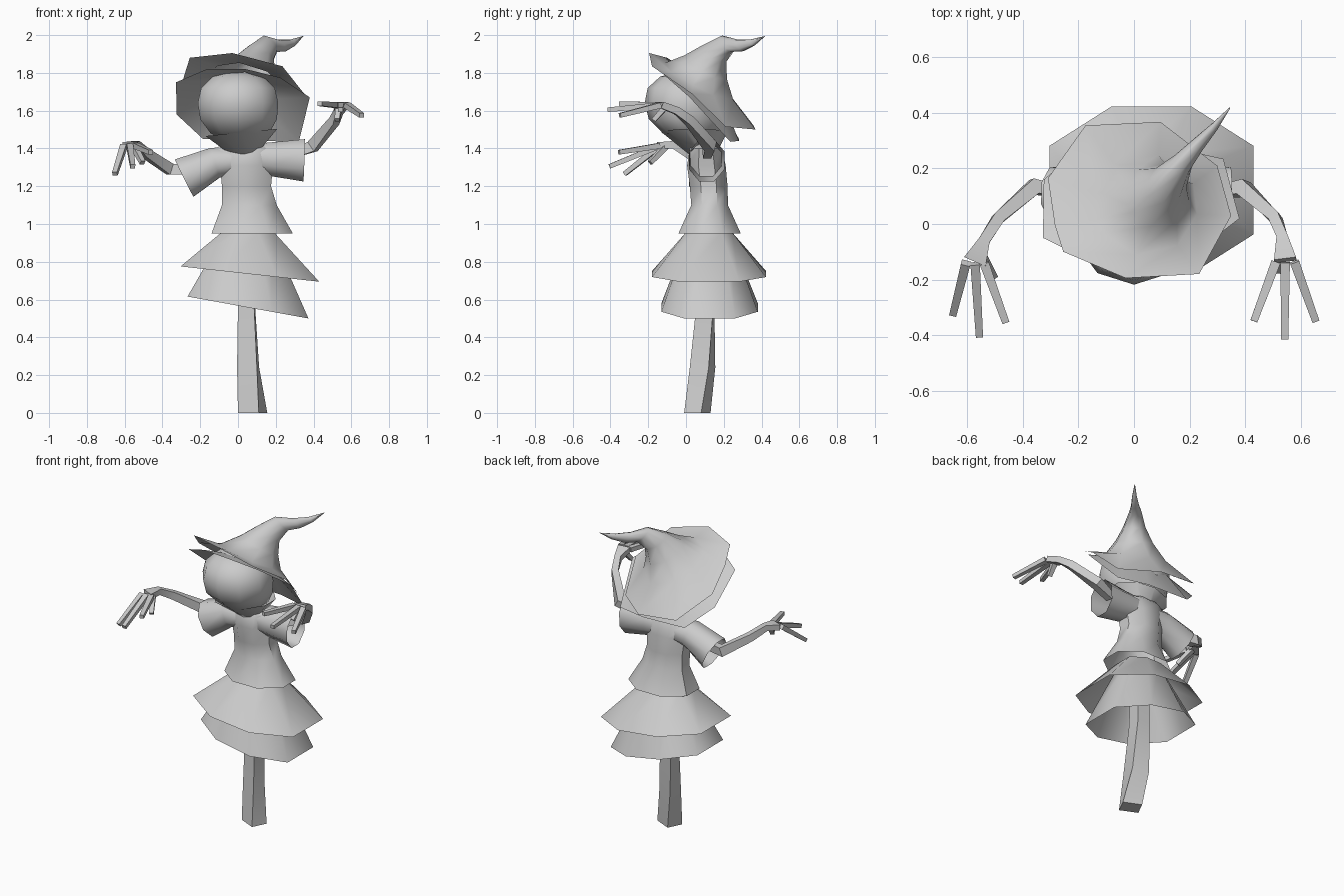
import bpy, bmesh, math
from mathutils import Vector

cube = bpy.data.objects.get("Cube")
if cube:
    bpy.data.objects.remove(cube, do_unlink=True)

grey = bpy.data.materials.new("plain_grey")
grey.use_nodes = True
grey.diffuse_color = (0.6, 0.6, 0.6, 1)
grey.node_tree.nodes["Principled BSDF"].inputs["Base Color"].default_value = (0.6, 0.6, 0.6, 1)


def loft(name, rings, caps=(False, False), angle=40):
    """Skin a list of equal-length closed rings."""
    bm = bmesh.new()
    rows = [[bm.verts.new(p) for p in ring] for ring in rings]
    n = len(rows[0])
    for a, b in zip(rows, rows[1:]):
        for i in range(n):
            j = (i + 1) % n
            bm.faces.new((a[i], a[j], b[j], b[i]))
    if caps[0]:
        bm.faces.new(rows[0][::-1])
    if caps[1]:
        bm.faces.new(rows[-1])
    bmesh.ops.recalc_face_normals(bm, faces=bm.faces)
    mesh = bpy.data.meshes.new(name)
    bm.to_mesh(mesh)
    bm.free()
    mesh.materials.append(grey)
    obj = bpy.data.objects.new(name, mesh)
    bpy.context.collection.objects.link(obj)
    bpy.ops.object.select_all(action='DESELECT')
    obj.select_set(True)
    bpy.context.view_layer.objects.active = obj
    bpy.ops.object.shade_smooth_by_angle(angle=math.radians(angle))
    return obj


def ring(cx, cy, z, rx, ry, n=8, tilt=0.0):
    """Polygon measured across its flats; tilt is the slope along x."""
    k = 1 / math.cos(math.pi / n)
    pts = []
    for i in range(n):
        a = 2 * math.pi * (i + 0.5) / n
        dx, dy = rx * k * math.cos(a), ry * k * math.sin(a)
        pts.append((cx + dx, cy + dy, z + tilt * dx))
    return pts


def hem(cx, cy, z, rx, ry, tilt=0.0):
    """Uneven octagon with long sides facing +x and -x."""
    s, t = 0.39, 0.53
    corners = [(1, t), (s, 1), (-s, 1), (-1, t), (-1, -t), (-s, -1), (s, -1), (1, -t)]
    return [(cx + rx * u, cy + ry * v, z + tilt * rx * u) for u, v in corners]


def tube(name, path, n=4, caps=(True, True), angle=30):
    """Limb along path points (x, y, z, half width, half height)."""
    pts = [Vector(p[:3]) for p in path]
    rings = []
    for i, p in enumerate(path):
        d = (pts[min(i + 1, len(pts) - 1)] - pts[max(i - 1, 0)]).normalized()
        side = d.cross(Vector((0, 0, 1))).normalized()
        up = side.cross(d)
        k = 1 / math.cos(math.pi / n)
        rings.append([pts[i]
                      + side * p[3] * k * math.cos(2 * math.pi * (j + .5) / n)
                      + up * p[4] * k * math.sin(2 * math.pi * (j + .5) / n)
                      for j in range(n)])
    return loft(name, rings, caps, angle)


# Bent wooden pole
loft("pole", [
    [(0, .04, 0), (.11, -.01, 0), (.155, .08, 0), (.045, .13, 0)],
    [(-.005, .06, .24), (.10, .02, .24), (.112, .12, .24), (.01, .155, .24)],
    [(0, .075, .57), (.085, .055, .57), (.09, .145, .57), (.005, .15, .57)],
    [(0, .08, 1.0), (.085, .07, 1.0), (.09, .15, 1.0), (.005, .155, 1.0)],
], (True, True), 20)

# Two-tier skirt with slanting hems
loft("lower_skirt", [hem(.053, .125, .558, .32, .255, -.181),
                     hem(.05, .122, .95, .125, .11)], angle=60)
loft("upper_skirt", [hem(.063, .122, .735, .367, .302, -.11),
                     hem(.052, .122, .955, .14, .123)], angle=60)

# Flared jacket body
loft("jacket", [ring(*r) for r in (
    (.075, .125, .95, .215, .165),
    (.06, .125, 1.10, .145, .097),
    (.045, .12, 1.20, .13, .10),
    (.045, .108, 1.31, .14, .102),
    (.04, .105, 1.40, .16, .085),
    (.03, .10, 1.435, .08, .06))], (False, True), 50)

# Short open sleeves
tube("right_sleeve", [(.02, .105, 1.335, .08, .07), (-.12, .107, 1.325, .085, .082),
                      (-.285, .11, 1.243, .095, .11)], 8, (True, False), 50)
tube("left_sleeve", [(.05, .105, 1.345, .08, .075), (.18, .107, 1.343, .085, .09),
                     (.35, .11, 1.337, .095, .112)], 8, (True, False), 50)

# Thin bent arms
arms = {
    "right": [(-.24, .11, 1.29, .022, .025), (-.36, .135, 1.29, .028, .03),
              (-.49, .02, 1.375, .021, .024), (-.54, -.06, 1.42, .02, .02),
              (-.573, -.135, 1.415, .042, .018)],
    "left": [(.28, .11, 1.37, .022, .025), (.395, .13, 1.41, .028, .03),
             (.51, .02, 1.545, .021, .024), (.535, -.05, 1.60, .02, .02),
             (.545, -.13, 1.63, .04, .018)],
}
# Finger tips, thumb last
tips = {
    "right": [(-.652, -.325, 1.265), (-.557, -.405, 1.305), (-.462, -.355, 1.38), (-.505, -.19, 1.325)],
    "left": [(.432, -.35, 1.637), (.543, -.415, 1.605), (.655, -.35, 1.575), (.525, -.17, 1.55)],
}
for side, path in arms.items():
    tube(side + "_arm", path)
    wrist = Vector(path[-1][:3])
    for i, tip in enumerate(tips[side]):
        base = wrist + (Vector(tip) - wrist) * 0.03
        base.x += (-.03, 0, .03, .02 if side == "right" else -.01)[i]
        if i == 3:
            base.y += .03
        tube(f"{side}_{('outer_finger', 'middle_finger', 'inner_finger', 'thumb')[i]}",
             [(*base, .017, .015), (*tip, .013, .012)])

# Round head resting in a funnel-shaped neck
loft("head", [ring(*r) for r in (
    (.01, .05, 1.43, .06, .06, 10),
    (.01, .035, 1.48, .155, .15, 10),
    (.003, .005, 1.555, .203, .192, 10),
    (0, 0, 1.64, .213, .208, 10),
    (0, 0, 1.72, .195, .193, 10),
    (0, .01, 1.78, .135, .14, 10),
    (0, .02, 1.81, .05, .05, 10))], (True, True), 50)
loft("neck", [ring(.018, .045, 1.485, .19, .165, 10, .1),
              ring(.03, .09, 1.36, .06, .06, 10)], (False, True), 50)


def collar(rim, cx, cy, cz, r, sx, sy):
    """Sloping ring whose points line up with the corners of a brim."""
    angles = [math.atan2(y - .09, x - .03) for x, y, z in rim]
    return [(cx + r * math.cos(a), cy + r * math.sin(a),
             cz + r * (sx * math.cos(a) + sy * math.sin(a))) for a in angles]


# Floppy hat: uneven brim lofted into a bent crown
brim = [(-.03, -.195, 1.905), (.235, -.18, 1.835), (.35, .03, 1.69),
        (.30, .21, 1.515), (.095, .368, 1.50), (-.175, .355, 1.525),
        (-.31, .165, 1.665), (-.285, -.005, 1.785), (-.255, -.10, 1.88)]
loft("witch_hat", [brim] + [collar(brim, *c) for c in (
    (.045, .07, 1.755, .185, -.2, -.5),
    (.085, .105, 1.83, .115, -.3, -.5),
    (.12, .145, 1.90, .07, -.45, -.5),
    (.17, .215, 1.953, .04, -.8, -.8),
    (.23, .285, 1.945, .026, -.9, -.9),
    (.29, .35, 1.96, .015, -.8, -.8),
    (.345, .418, 1.995, .002, 0, 0))], (False, True), 60)

# Second, steeper brim beneath the first
under = [(.04, -.15, 1.82), (.225, -.10, 1.775), (.38, .02, 1.67),
         (.322, .235, 1.435), (.12, .28, 1.44), (-.185, .28, 1.45),
         (-.325, .16, 1.58), (-.328, -.05, 1.75), (-.165, -.13, 1.82)]
loft("under_brim", [under, collar(under, .03, .07, 1.715, .15, -.1, -.6)], angle=60)
